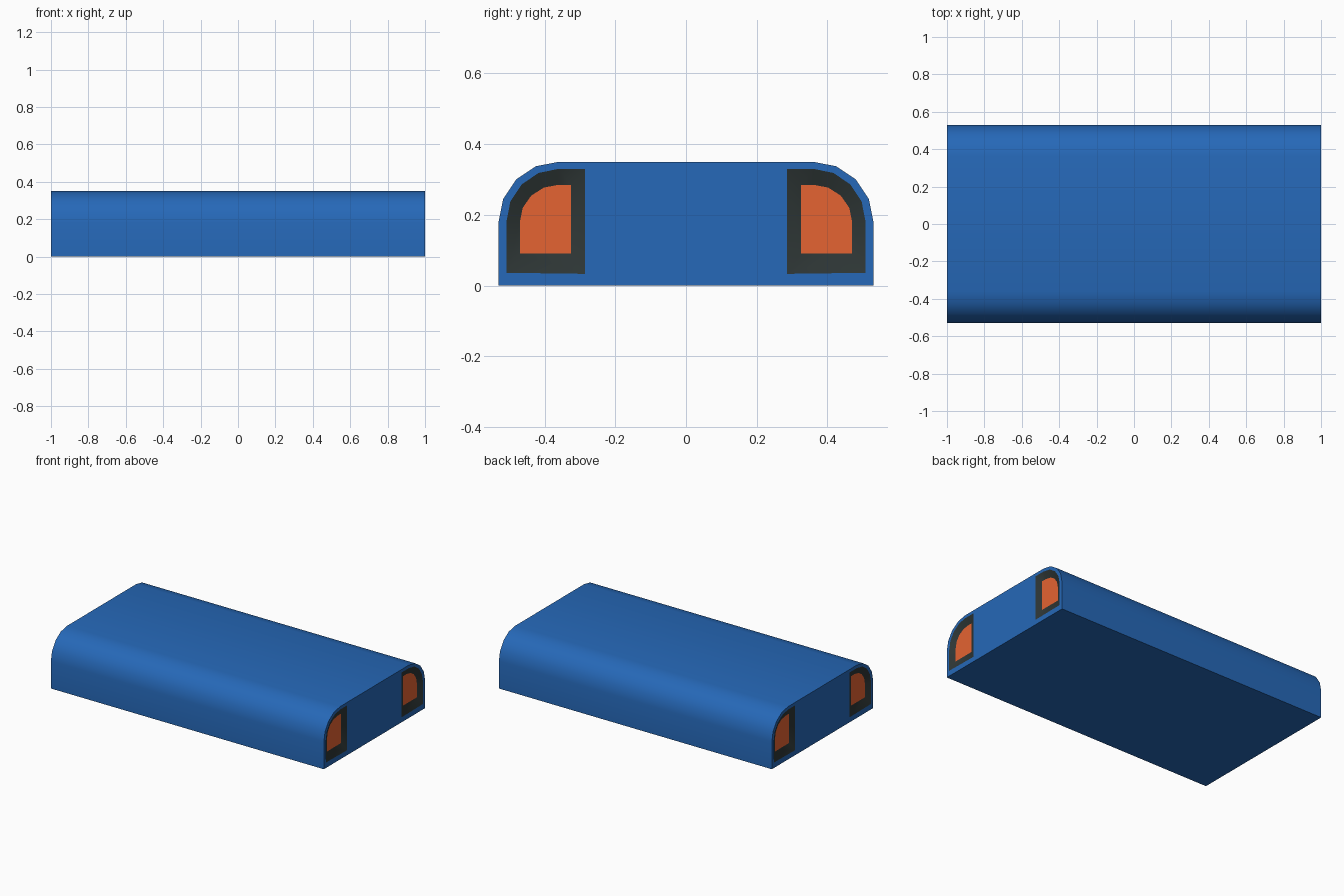
import bpy, bmesh, math

if "Cube" in bpy.data.objects:
    bpy.data.objects.remove(bpy.data.objects["Cube"])


def material(name, color):
    m = bpy.data.materials.new(name)
    m.diffuse_color = (*color, 1)
    m.use_nodes = True
    m.node_tree.nodes["Principled BSDF"].inputs["Base Color"].default_value = m.diffuse_color
    return m


BLUE = material("blue shell", (0.019, 0.139, 0.48))
DARK = material("dark frame", (0.028, 0.038, 0.037))
ORANGE = material("orange lens", (0.78, 0.125, 0.032))
DEPTH = 0.018


def arc(cy, cz, r, rz, n):
    """Quarter arc from the outer side up to the top."""
    return [(cy + r * math.cos(math.pi / 2 * i / n),
             cz + rz * math.sin(math.pi / 2 * i / n)) for i in range(n + 1)]


# (y, z) outlines for the +y half
SHELL = [(0.53, 0.0)] + arc(0.36, 0.18, 0.17, 0.17, 4)
FRAME = [(0.285, 0.033), (0.508, 0.036)] + arc(0.36, 0.18, 0.148, 0.15, 4) + [(0.285, 0.33)]
LENS = [(0.325, 0.09), (0.47, 0.09)] + arc(0.36, 0.18, 0.11, 0.105, 4) + [(0.325, 0.285)]


def finish(name, bm, mat):
    me = bpy.data.meshes.new(name)
    bm.to_mesh(me)
    bm.free()
    me.materials.append(mat)
    ob = bpy.data.objects.new(name, me)
    bpy.context.collection.objects.link(ob)
    bpy.context.view_layer.objects.active = ob
    ob.select_set(True)
    bpy.ops.object.shade_smooth_by_angle(angle=math.radians(35))
    ob.select_set(False)


def ring(bm, pts, x, side=1):
    return [bm.verts.new((x, side * y, z)) for y, z in pts]


def loop_edges(bm, vs):
    return [bm.edges.get((a, b)) or bm.edges.new((a, b))
            for a, b in zip(vs, vs[1:] + vs[:1])]


def face_outward(faces, sx):
    for f in faces:
        f.normal_update()
        if f.normal.x * sx < 0:
            f.normal_flip()


# shell: extruded profile, with openings left in both end walls
bm = bmesh.new()
outline = SHELL + [(-y, z) for y, z in reversed(SHELL)]
ends = {sx: ring(bm, outline, sx) for sx in (-1, 1)}
n = len(outline)
for i in range(n):
    j = (i + 1) % n
    bm.faces.new((ends[-1][i], ends[1][i], ends[1][j], ends[-1][j]))
for sx, vs in ends.items():
    edges = loop_edges(bm, vs)
    for sy in (-1, 1):
        edges += loop_edges(bm, ring(bm, FRAME, sx, sy))
    res = bmesh.ops.triangle_fill(bm, edges=edges, use_beauty=True)
    face_outward([g for g in res["geom"] if isinstance(g, bmesh.types.BMFace)], sx)
finish("shell", bm, BLUE)

# recessed dark frames and orange lenses, two on each end
for sx, end in ((-1, "left"), (1, "right")):
    for sy, pos in ((-1, "front"), (1, "back")):
        bm = bmesh.new()
        outer = ring(bm, FRAME, sx, sy)
        inner = ring(bm, LENS, sx * (1 - DEPTH), sy)
        m = len(outer)
        face_outward([bm.faces.new((outer[i], outer[(i + 1) % m],
                                    inner[(i + 1) % m], inner[i]))
                      for i in range(m)], sx)
        finish(f"{end}_{pos}_lamp_frame", bm, DARK)

        bm = bmesh.new()
        face_outward([bm.faces.new(ring(bm, LENS, sx * (1 - DEPTH), sy))], sx)
        finish(f"{end}_{pos}_lamp_lens", bm, ORANGE)
